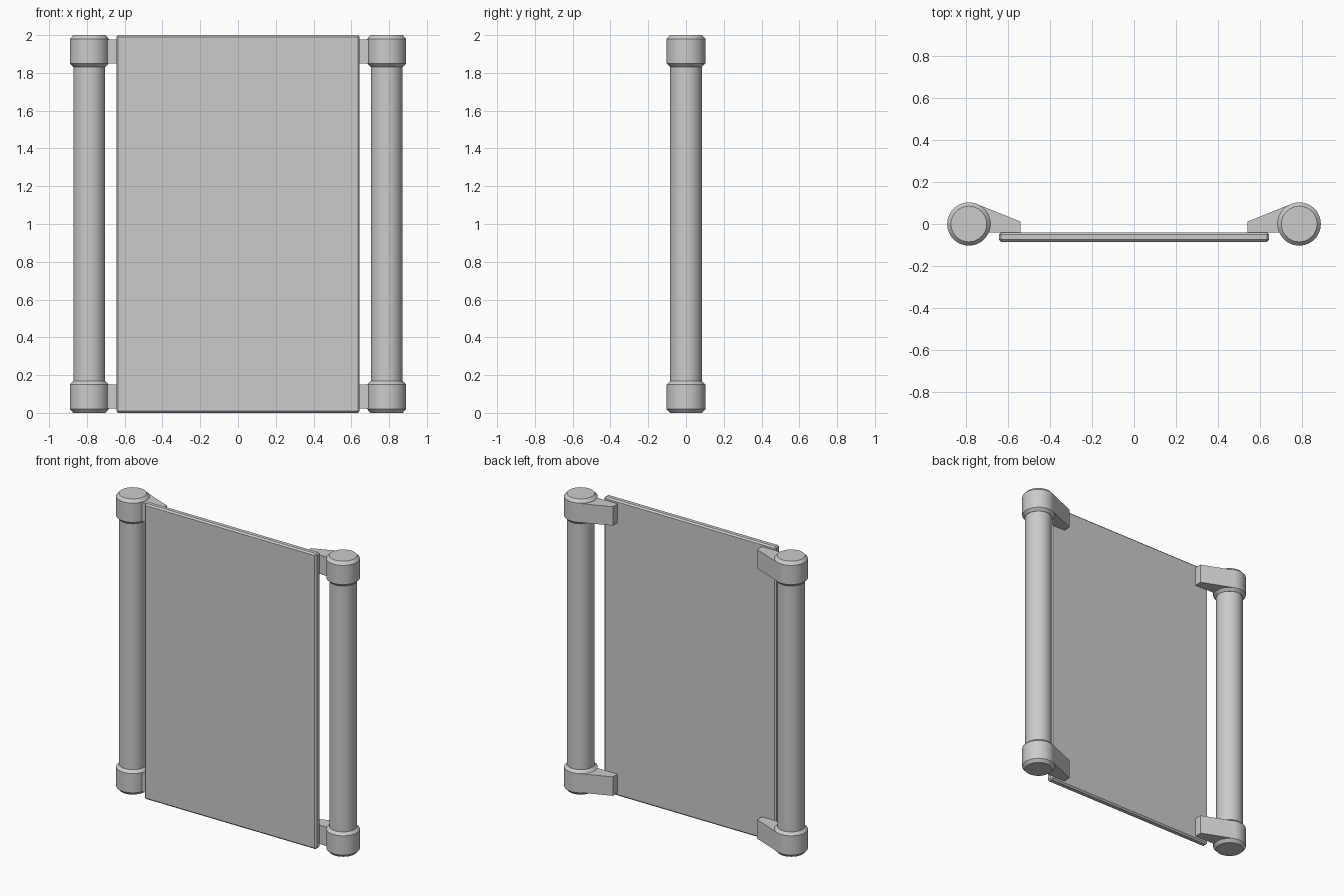
import bpy, bmesh, math

if "Cube" in bpy.data.objects:
    bpy.data.objects.remove(bpy.data.objects["Cube"])

POST_X, POST_R, CAP_R = 0.787, 0.084, 0.103
SIDES = 48


def finish(name, bm, axes, smooth=True):
    """Make an object with its origin at mid height, mirrored on the given axes."""
    bmesh.ops.recalc_face_normals(bm, faces=bm.faces)
    mesh = bpy.data.meshes.new(name)
    bm.to_mesh(mesh)
    bm.free()
    obj = bpy.data.objects.new(name, mesh)
    bpy.context.collection.objects.link(obj)
    obj.location.z = 1.0
    if any(axes):
        mod = obj.modifiers.new("mirror", 'MIRROR')
        mod.use_axis = axes
        mod.use_mirror_merge = False
    if smooth:
        bpy.ops.object.select_all(action='DESELECT')
        obj.select_set(True)
        bpy.context.view_layer.objects.active = obj
        bpy.ops.object.shade_smooth_by_angle(angle=math.radians(30))
    return obj


def lathe(profile, capped):
    """Stack rings of (radius, height above floor) around the post axis."""
    bm = bmesh.new()
    rings = []
    for r, z in profile:
        rings.append([bm.verts.new((POST_X + r * math.cos(a), r * math.sin(a), z - 1))
                      for a in (2 * math.pi * i / SIDES for i in range(SIDES))])
    for lo, hi in zip(rings, rings[1:]):
        for i in range(SIDES):
            j = (i + 1) % SIDES
            bm.faces.new((lo[i], lo[j], hi[j], hi[i]))
    if capped:
        bm.faces.new(rings[0])
        bm.faces.new(rings[-1])
    return bm


# Side posts
finish("side_post", lathe([(POST_R, 0.16), (POST_R, 1.84)], False), (True, False, False))

# Chamfered end collars
collar = [(0.085, 0), (CAP_R, 0.02), (CAP_R, 0.15), (0.085, 0.168)]
finish("end_collar", lathe(collar, True), (True, False, True))

# Tapered bracket arms from collars to the back of the panel
outline = [(0.748, 0.095), (0.54, 0.011), (0.54, -0.04), (0.76, -0.04)]
bm = bmesh.new()
base = bm.faces.new([bm.verts.new((x, y, 0.022 - 1)) for x, y in outline])
ext = bmesh.ops.extrude_face_region(bm, geom=[base], use_keep_orig=True)
top = [v for v in ext["geom"] if isinstance(v, bmesh.types.BMVert)]
bmesh.ops.translate(bm, verts=top, vec=(0, 0, 0.128))
finish("bracket_arm", bm, (True, False, True), smooth=False)

# Flat panel with chamfered edges
bm = bmesh.new()
bmesh.ops.create_cube(bm, size=1)
bmesh.ops.scale(bm, vec=(1.288, 0.045, 2.0), verts=bm.verts)
bmesh.ops.translate(bm, vec=(0, -0.0625, 0), verts=bm.verts)
bmesh.ops.bevel(bm, geom=bm.edges[:], offset=0.01, segments=1, affect='EDGES')
finish("panel", bm, (False, False, False), smooth=False)
